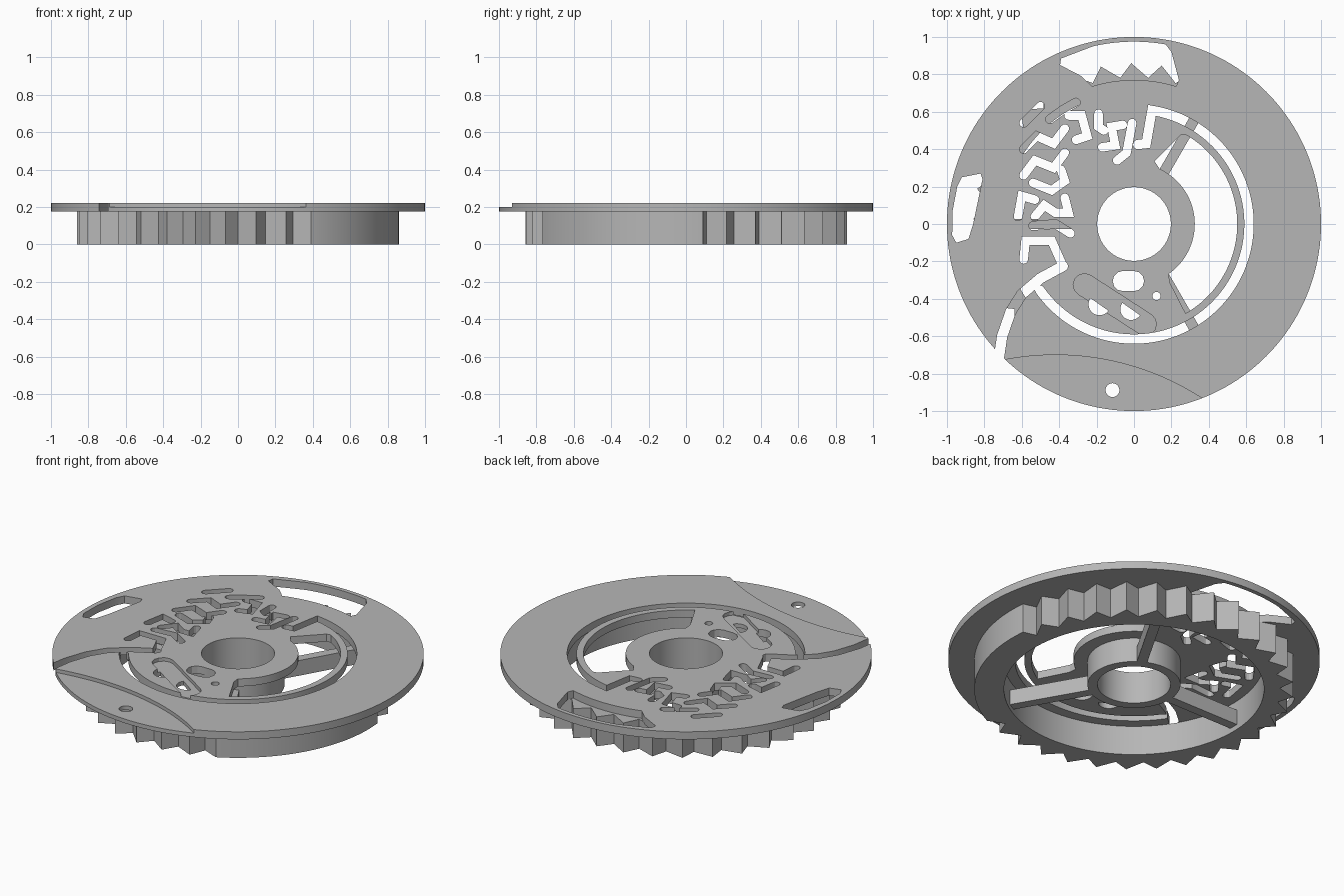
import bpy, bmesh, math
from mathutils import Vector

if "Cube" in bpy.data.objects:
    bpy.data.objects.remove(bpy.data.objects["Cube"])

grey = bpy.data.materials.new("plain grey")
grey.diffuse_color = (0.47, 0.47, 0.47, 1)
grey.use_nodes = True
grey.node_tree.nodes["Principled BSDF"].inputs["Base Color"].default_value = grey.diffuse_color


def polar(r, a):
    return (r * math.cos(math.radians(a)), r * math.sin(math.radians(a)))


def arc(r, a0, a1, n=24, c=(0, 0)):
    pts = [polar(r, a0 + (a1 - a0) * i / n) for i in range(n + 1)]
    return [(x + c[0], y + c[1]) for x, y in pts]


def circle(r, c=(0, 0), n=96):
    return arc(r, 0, 360, n, c)[:-1]


def prism(name, pts, z0, z1):
    """Extrude a flat outline between two heights."""
    bm = bmesh.new()
    face = bm.faces.new([bm.verts.new((x, y, z0)) for x, y in pts])
    ext = bmesh.ops.extrude_face_region(bm, geom=[face])
    top = [v for v in ext["geom"] if isinstance(v, bmesh.types.BMVert)]
    bmesh.ops.translate(bm, verts=top, vec=(0, 0, z1 - z0))
    bmesh.ops.recalc_face_normals(bm, faces=bm.faces)
    me = bpy.data.meshes.new(name)
    bm.to_mesh(me)
    bm.free()
    me.materials.append(grey)
    ob = bpy.data.objects.new(name, me)
    bpy.context.collection.objects.link(ob)
    return ob


def stroke(path, width):
    """Outline of a round-ended slot that follows a path."""
    p = [Vector(q) for q in path]
    dirs = [(b - a).normalized() for a, b in zip(p, p[1:])]
    left, right, h = [], [], width / 2
    for i, q in enumerate(p):
        d0, d1 = dirs[max(i - 1, 0)], dirs[min(i, len(dirs) - 1)]
        n0, n1 = Vector((-d0.y, d0.x)), Vector((-d1.y, d1.x))
        n = (n0 + n1).normalized()
        off = n * h / max(0.6, n.dot(n0))
        left.append(q + off)
        right.append(q - off)

    def cap(q, d):
        a = math.degrees(math.atan2(d.y, d.x))
        return arc(h, a - 90, a + 90, 6, q)[1:-1]
    out = right + cap(p[-1], dirs[-1]) + left[::-1] + cap(p[0], -dirs[0])
    return [(v[0], v[1]) for v in out]


def cut(ob, outlines, z0, z1):
    """Cut every outline from the part, then drop the cutters."""
    cutters = []
    for pts in outlines:
        c = prism("cutter", pts, z0, z1)
        c.hide_render = True
        m = ob.modifiers.new("cut", 'BOOLEAN')
        m.operation, m.solver, m.object = 'DIFFERENCE', 'EXACT', c
        cutters.append(c)
    bpy.context.view_layer.update()
    dg = bpy.context.evaluated_depsgraph_get()
    me = bpy.data.meshes.new_from_object(ob.evaluated_get(dg))
    ob.modifiers.clear()
    ob.data = me
    for c in cutters:
        bpy.data.objects.remove(c)


# top plate with its lowered front segment and diagonal recess
plate = prism("plate", circle(1.0, n=160), 0.175, 0.22)
cut(plate, [circle(1.44, (-0.42, -2.14), 200),
            stroke([(-0.265, -0.325), (0.06, -0.535)], 0.12)], 0.199, 0.3)

# large openings
back_window = (arc(0.975, 80, 103, 10) + [(-0.39, 0.885), (-0.395, 0.85), (-0.28, 0.79)]
               + arc(0.77, 107, 73, 12) + [(0.24, 0.77), (0.2, 0.92)])
left_window = [(-0.82, 0.27), (-0.81, 0.24), (-0.835, 0.12), (-0.86, 0.0),
               (-0.885, -0.08), (-0.95, -0.1), (-0.972, -0.06), (-0.97, 0.07),
               (-0.945, 0.2), (-0.92, 0.25)]
d_window = (arc(0.552, -60, 60, 48) + [(0.25, 0.475), (0.11, 0.335)]
            + arc(0.325, 65, -55, 30) + [(0.19, -0.31)])
mid_window = stroke([(-0.06, -0.305), (0.0, -0.305)], 0.108)
ring_slot = stroke(arc(0.615, -145, 81, 80) + [(0.065, 0.43), (0.02, 0.425)], 0.05)
channel = stroke([(-0.74, -0.82), (-0.72, -0.7), (-0.705, -0.6), (-0.66, -0.47),
                  (-0.60, -0.375), (-0.5, -0.29), (-0.38, -0.225)], 0.055)
holes = [circle(0.197), circle(0.037, (-0.115, -0.888), 24),
         circle(0.022, (0.12, -0.385), 20)]
holes += [arc(0.058, 145, 325, 14, c) for c in ((-0.185, -0.43), (-0.015, -0.455))]
cut(plate, [back_window, left_window, d_window, mid_window, ring_slot, channel] + holes,
    0.1, 0.3)

# zigzag flexure slots
zigzags = [
    [(-0.01, 0.54), (-0.04, 0.38), (-0.09, 0.34)],
    [(-0.06, 0.53), (-0.12, 0.52), (-0.10, 0.42), (-0.17, 0.41)],
    [(-0.19, 0.59), (-0.19, 0.52), (-0.16, 0.50)],
    [(-0.35, 0.58), (-0.28, 0.58), (-0.25, 0.47), (-0.31, 0.45)],
    [(-0.59, 0.54), (-0.56, 0.57), (-0.50, 0.63)],
    [(-0.45, 0.56), (-0.38, 0.61), (-0.31, 0.65)],
    [(-0.59, 0.40), (-0.52, 0.47), (-0.43, 0.43), (-0.37, 0.51)],
    [(-0.59, 0.26), (-0.53, 0.34), (-0.43, 0.30), (-0.37, 0.38)],
    [(-0.54, 0.22), (-0.44, 0.18), (-0.37, 0.23), (-0.39, 0.29)],
    [(-0.62, 0.04), (-0.60, 0.15), (-0.53, 0.13)],
    [(-0.53, 0.04), (-0.48, 0.10), (-0.42, 0.06), (-0.35, 0.06), (-0.37, 0.14)],
    [(-0.54, -0.01), (-0.42, 0.0), (-0.34, -0.05)],
    [(-0.59, -0.19), (-0.58, -0.09), (-0.44, -0.09), (-0.38, -0.225)],
]
cut(plate, [stroke(z, 0.046) for z in zigzags], 0.1, 0.3)

# gear ring: slanted teeth around most of it, plain wall at the front right
pitch = 360 / 33
outline = []
for k in range(-7, 19):
    tip = 91 + pitch * k
    outline += [polar(0.785, tip - 0.6 * pitch), polar(0.86, tip)]
outline += [polar(0.785, 292)] + arc(0.86, 297, 366, 36)
gear = prism("gear_ring", outline, 0.0, 0.175)
cut(gear, [circle(0.70, n=128)], -0.1, 0.3)

# central collar
collar = prism("hub_collar", circle(0.25), 0.03, 0.175)
cut(collar, [circle(0.197)], -0.1, 0.3)

# three spokes joining collar and gear ring
parts = [plate, gear, collar]
for i, a in enumerate((60, 180, 300)):
    c, s = polar(1, a)
    pts = [(r * c - w * s, r * s + w * c)
           for r, w in ((0.23, -0.028), (0.715, -0.028), (0.715, 0.028), (0.23, 0.028))]
    parts.append(prism("spoke_%d" % (i + 1), pts, 0.03, 0.12))

# soft shading with crisp edges
for ob in parts:
    bpy.ops.object.select_all(action='DESELECT')
    ob.select_set(True)
    bpy.context.view_layer.objects.active = ob
    bpy.ops.object.shade_smooth_by_angle(angle=math.radians(20))
